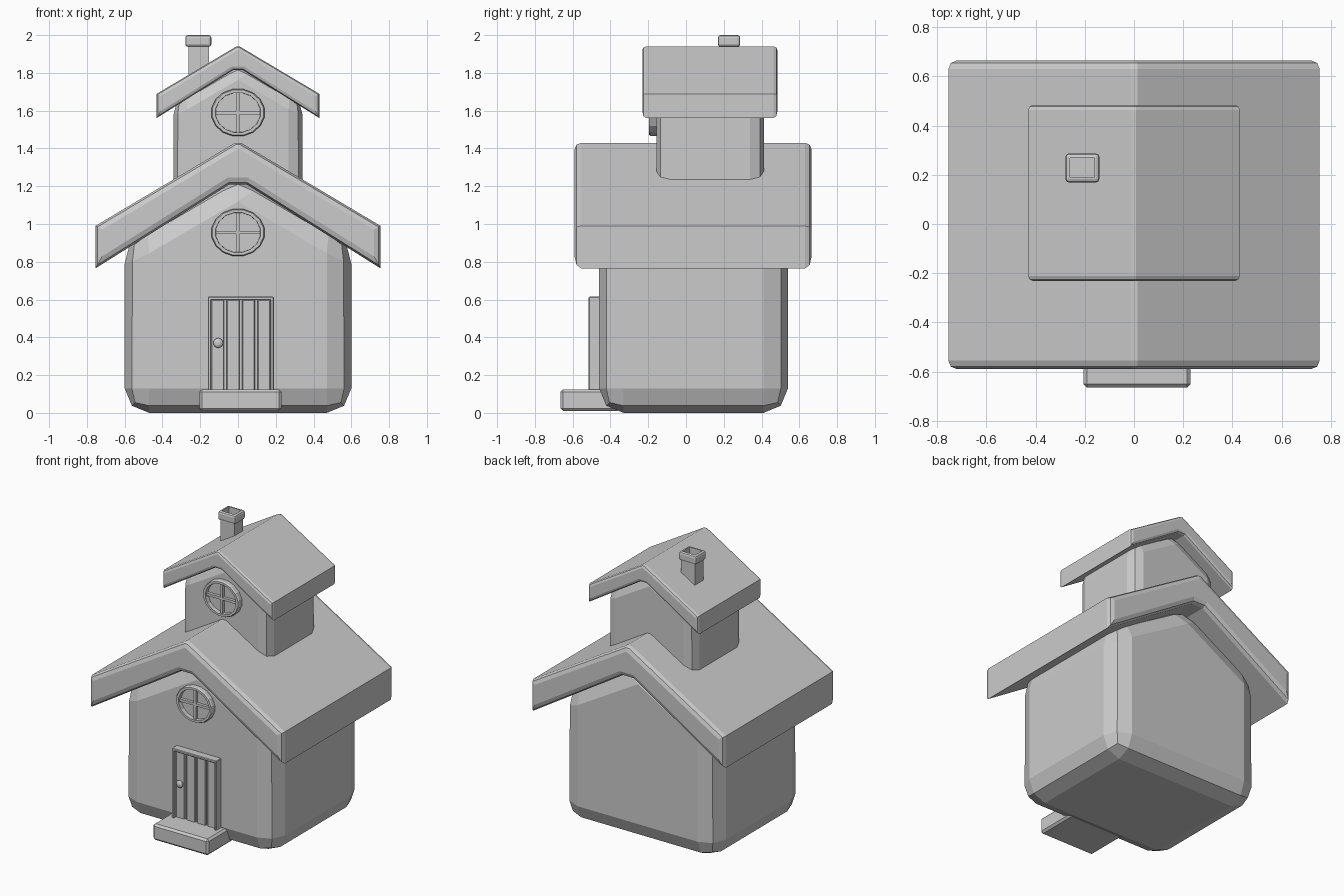
import bpy, bmesh, math
from mathutils import Matrix, Vector

old = bpy.data.objects.get("Cube")
if old:
    bpy.data.objects.remove(old, do_unlink=True)

grey = bpy.data.materials.new("plain grey")
grey.use_nodes = True
colour = (0.6, 0.6, 0.6, 1)
grey.diffuse_color = colour
grey.node_tree.nodes["Principled BSDF"].inputs["Base Color"].default_value = colour


def finish(name, bm):
    bmesh.ops.recalc_face_normals(bm, faces=bm.faces)
    mesh = bpy.data.meshes.new(name)
    bm.to_mesh(mesh)
    bm.free()
    mesh.materials.append(grey)
    obj = bpy.data.objects.new(name, mesh)
    bpy.context.collection.objects.link(obj)
    return obj


def bevel(bm, edges, width, segments=2):
    bmesh.ops.bevel(bm, geom=list(edges), offset=width, segments=segments,
                    profile=0.5, affect='EDGES', clamp_overlap=True)


def box(name, x, y, z, round_by=0.0, segments=1):
    bm = bmesh.new()
    bmesh.ops.create_cube(bm, size=1)
    for v in bm.verts:
        v.co = [(a + b) / 2 + c * (b - a) for (a, b), c in zip((x, y, z), v.co)]
    if round_by:
        bevel(bm, bm.edges, round_by, segments)
    return finish(name, bm)


def prism(half, y0, y1):
    """Extrude a mirrored x-z half profile along y."""
    points = half + [(-x, z) for x, z in reversed(half) if x > 0]
    bm = bmesh.new()
    front = bm.faces.new([bm.verts.new((x, y0, z)) for x, z in points])
    out = bmesh.ops.extrude_face_region(bm, geom=[front], use_keep_orig=True)
    moved = [g for g in out["geom"] if isinstance(g, bmesh.types.BMVert)]
    bmesh.ops.translate(bm, verts=moved, vec=(0, y1 - y0, 0))
    bmesh.ops.recalc_face_normals(bm, faces=bm.faces)
    return bm


def storey(prefix, scale, y, z):
    """Rounded gabled walls under a thick chevron roof."""
    place = Matrix.Translation((0, y, z)) @ Matrix.Scale(scale, 4)

    walls = prism([(0.6, 0), (0.6, 0.92), (0, 1.27)], -0.46, 0.54)
    bevel(walls, walls.edges, 0.13)
    walls.transform(place)
    finish(prefix + "_walls", walls)

    chevron = [(0.045, 1.21), (0.755, 0.765), (0.755, 0.99), (0.015, 1.43)]
    roof = prism(chevron, -0.59, 0.665)
    rim = [e for e in roof.edges
           if abs(e.verts[0].co.y - e.verts[1].co.y) < 0.01]
    bevel(roof, rim, 0.035)
    roof.transform(place)
    finish(prefix + "_roof", roof)


def window(prefix, y, z, rx=0.143, rz=0.127, sides=16):
    """Oval frame with a recessed pane and crossed bars."""
    bm = bmesh.new()
    section = [(1, 0.05), (1, -0.025), (0.96, -0.035), (0.84, -0.035), (0.82, 0.05)]
    loops = []
    for r, dy in section:
        angles = [math.tau * (i + 0.5) / sides for i in range(sides)]
        loops.append([bm.verts.new((rx * r * math.cos(a), y + dy, z + rz * r * math.sin(a)))
                      for a in angles])
    for k, loop in enumerate(loops):
        other = loops[(k + 1) % len(loops)]
        for i in range(sides):
            j = (i + 1) % sides
            bm.faces.new((loop[i], loop[j], other[j], other[i]))
    finish(prefix + "_window_frame", bm)

    pane = bmesh.new()
    bmesh.ops.create_circle(pane, cap_ends=True, segments=sides, radius=0.9)
    for v in pane.verts:
        v.co = Vector((v.co.x * rx, y - 0.004, z + v.co.y * rz))
    finish(prefix + "_window_pane", pane)
    depth = (y - 0.025, y + 0.02)
    box(prefix + "_window_bar_upright", (-0.009, 0.009), depth, (z - rz * 0.84, z + rz * 0.84))
    box(prefix + "_window_bar_level", (-rx * 0.84, rx * 0.84), depth, (z - 0.009, z + 0.009))


# House body: the upper storey repeats the lower one at a smaller size
storey("lower", 1.0, 0, 0)
storey("upper", 0.57, 0.105, 1.125)
window("lower", -0.46, 0.955)
window("upper", -0.16, 1.59)

# Door frame, backing and planks
frame_y = (-0.515, -0.44)
box("door_frame_right", (-0.16, -0.142), frame_y, (0.1, 0.615), 0.004)
box("door_frame_left", (0.172, 0.19), frame_y, (0.1, 0.615), 0.004)
box("door_frame_top", (-0.155, 0.185), frame_y, (0.597, 0.615), 0.004)
box("door_backing", (-0.15, 0.18), (-0.473, -0.44), (0.1, 0.605))
for i in range(4):
    left = -0.142 + i * 0.082
    box(f"door_plank_{i + 1}", (left, left + 0.068), (-0.492, -0.45), (0.1, 0.6), 0.004)

# Door knob
knob = bmesh.new()
bmesh.ops.create_uvsphere(knob, u_segments=12, v_segments=8, radius=0.026)
bmesh.ops.scale(knob, vec=(1, 0.6, 1), verts=knob.verts)
bmesh.ops.translate(knob, vec=(-0.105, -0.502, 0.37), verts=knob.verts)
finish("door_knob", knob)

# Doorstep
box("doorstep", (-0.205, 0.23), (-0.665, -0.35), (0.01, 0.125), 0.014)

# Chimney: a shaft and an open cap
box("chimney_shaft", (-0.262, -0.153), (0.18, 0.276), (1.6, 1.95))
cap = bmesh.new()
bmesh.ops.create_cube(cap, size=1)
bmesh.ops.transform(cap, matrix=Matrix.Translation((-0.21, 0.228, 1.969))
                    @ Matrix.Diagonal((0.138, 0.118, 0.062, 1)), verts=cap.verts)
bevel(cap, cap.edges, 0.014)
cap.faces.ensure_lookup_table()
top = max(cap.faces, key=lambda f: f.calc_center_median().z + f.calc_area())
bmesh.ops.inset_region(cap, faces=[top], thickness=0.008)
hole = bmesh.ops.extrude_face_region(cap, geom=[top])
bmesh.ops.translate(cap, vec=(0, 0, -0.05),
                    verts=[g for g in hole["geom"] if isinstance(g, bmesh.types.BMVert)])
if top.is_valid:
    bmesh.ops.delete(cap, geom=[top], context='FACES_ONLY')
finish("chimney_cap", cap)
